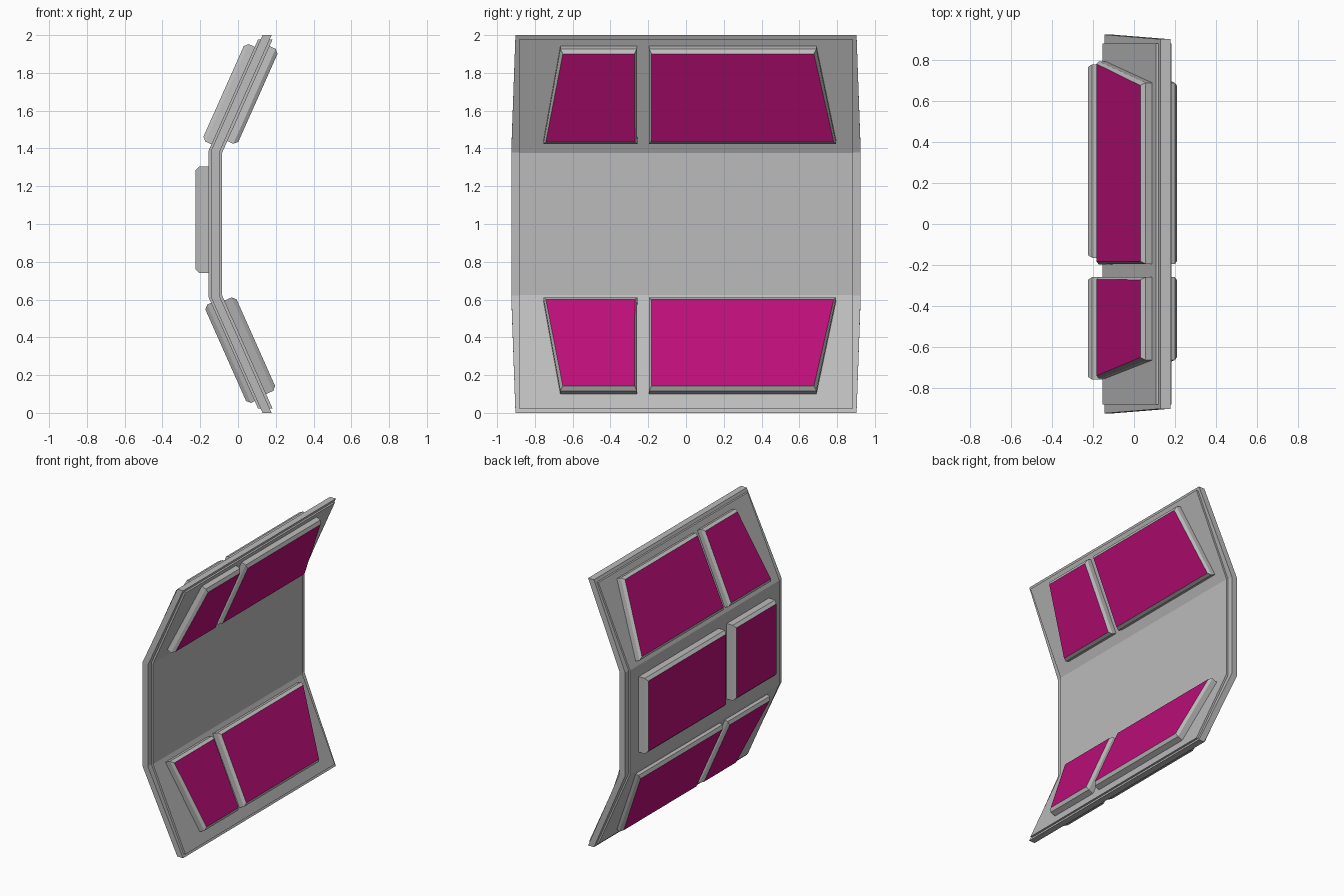
import bpy, bmesh, math
from mathutils import Vector

if "Cube" in bpy.data.objects:
    bpy.data.objects.remove(bpy.data.objects["Cube"], do_unlink=True)


def make_material(name, rgb):
    mat = bpy.data.materials.new(name)
    mat.use_nodes = True
    mat.diffuse_color = (*rgb, 1)
    mat.node_tree.nodes["Principled BSDF"].inputs["Base Color"].default_value = (*rgb, 1)
    return mat


GREY = make_material("grey", (0.5, 0.5, 0.5))
MAGENTA = make_material("magenta", (0.5, 0.0045, 0.187))

TILT = math.radians(24)
BACK_X, BEND_Z, THICK = -0.155, 1.39, 0.07


def bend_point(w):
    """Upper bend of the shell at depth w from its convex skin."""
    return Vector((BACK_X + w, 0, BEND_Z - w * math.tan(TILT / 2)))


def loft(name, rings, cap_material=None):
    """Skin equal-length rings into a closed solid; the last cap may be coloured."""
    bm = bmesh.new()
    loops = [[bm.verts.new(p) for p in ring] for ring in rings]
    n = len(rings[0])
    for a, b in zip(loops, loops[1:]):
        for i in range(n):
            j = (i + 1) % n
            bm.faces.new((a[i], a[j], b[j], b[i]))
    bm.faces.new(loops[0])
    cap = bm.faces.new(loops[-1])
    if cap_material:
        cap.material_index = 1
    bmesh.ops.recalc_face_normals(bm, faces=bm.faces[:])
    mesh = bpy.data.meshes.new(name)
    bm.to_mesh(mesh)
    bm.free()
    mesh.materials.append(GREY)
    if cap_material:
        mesh.materials.append(cap_material)
    obj = bpy.data.objects.new(name, mesh)
    bpy.context.collection.objects.link(obj)
    return obj


def shell_layer(name, w0, w1, half_bend, half_end, trim):
    """Bent sheet between depths w0 and w1, mirrored about mid height."""
    def ring(points, half):
        a, b = points
        return [Vector((p.x, y, p.z)) for p, y in ((a, -half), (a, half), (b, half), (b, -half))]

    bends = [bend_point(w) for w in (w0, w1)]
    ends = [Vector((p.x + (2 - trim - p.z) * math.tan(TILT), 0, 2 - trim)) for p in bends]
    upper = [ring(ends, half_end), ring(bends, half_bend)]
    lower = [[Vector((p.x, p.y, 2 - p.z)) for p in r] for r in reversed(upper)]
    loft(name, upper + lower)


# Stepped wall: broad core with a narrower skin on each side
shell_layer("wall_core", 0.012, 0.056, 0.925, 0.903, 0)
shell_layer("wall_outer_skin", 0, 0.012, 0.883, 0.883, 0.022)
shell_layer("wall_inner_skin", 0.056, THICK, 0.883, 0.883, 0.022)


def panel(name, origin, along, normal, u0, u1, near, far, height):
    """Chamfered block with a coloured face; near and far are its y limits at u0 and u1."""
    def ring(inset_u, inset_y, w):
        corners = ((u0 + inset_u, near[0] + inset_y), (u0 + inset_u, near[1] - inset_y),
                   (u1 - inset_u, far[1] - inset_y), (u1 - inset_u, far[0] + inset_y))
        return [origin + along * u + normal * w + Vector((0, y, 0)) for u, y in corners]

    rings = [ring(0, 0, -0.005), ring(0, 0, height - 0.02), ring(0.02, 0.013, height)]
    loft(name, rings, MAGENTA)


# Sloping panels: a small and a large block on each face of both wings
SPANS = {"small": ((-0.755, -0.258), (-0.665, -0.26)),
         "large": ((-0.197, 0.795), (-0.195, 0.69))}
WINGS = (("upper", "inner", 0.07, 0.62, 0.055), ("lower", "inner", 0.033, 0.575, 0.061),
         ("upper", "outer", 0.035, 0.6, 0.055), ("lower", "outer", 0.03, 0.6, 0.042))
for level, side, u0, u1, height in WINGS:
    flip = 1 if level == "upper" else -1
    facing = 1 if side == "inner" else -1
    origin = bend_point(THICK if side == "inner" else 0)
    if flip < 0:
        origin.z = 2 - origin.z
    along = Vector((math.sin(TILT), 0, flip * math.cos(TILT)))
    normal = Vector((math.cos(TILT), 0, -flip * math.sin(TILT))) * facing
    for size, (near, far) in SPANS.items():
        panel(f"{level}_{side}_{size}_panel", origin, along, normal, u0, u1, near, far, height)

# Upright panels on the convex middle face
for size, span in (("small", (-0.76, -0.26)), ("large", (-0.165, 0.78))):
    panel(f"middle_outer_{size}_panel", Vector((BACK_X, 0, 0)), Vector((0, 0, 1)),
          Vector((-1, 0, 0)), 0.74, 1.305, span, span, 0.07)
